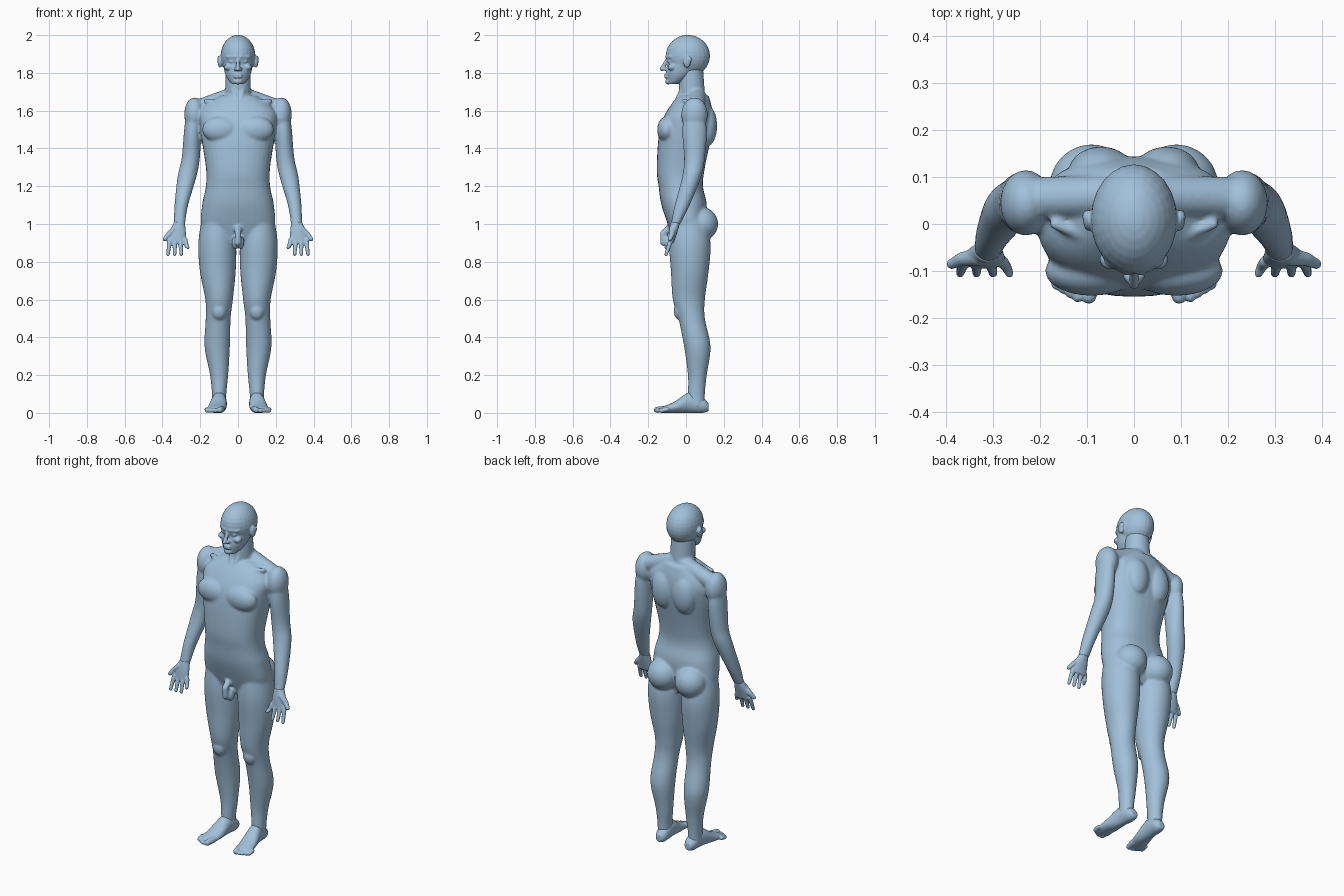
import bpy
import bmesh
import math
from mathutils import Matrix, Vector

old_cube = bpy.data.objects.get("Cube")
if old_cube:
    bpy.data.objects.remove(old_cube, do_unlink=True)

skin = bpy.data.materials.new("soft_blue_skin")
skin.use_nodes = True
skin.diffuse_color = (.36, .53, .7, 1)
skin.node_tree.nodes["Principled BSDF"].inputs["Base Color"].default_value = skin.diffuse_color

SIDES = {"left": 1, "right": -1}
RING = 32


def blend(before, start, end, after, t):
    """Smooth curve from start to end, guided by its neighbours."""
    leave, arrive = (end - before) / 2, (after - start) / 2
    ease = t * t * (3 - 2 * t)
    bend = leave * t * (1 - t) * (1 - t) - arrive * t * t * (1 - t)
    return start + (end - start) * ease + bend


def refine(rows, steps=5):
    """Fill in a smooth run of sections between the given ones."""
    padded = [rows[0], *rows, rows[-1]]
    fine = []
    for before, start, end, after in zip(padded, padded[1:], padded[2:], padded[3:]):
        for step in range(steps):
            fine.append([blend(*values, step / steps)
                         for values in zip(before, start, end, after)])
    return fine + [rows[-1]]


def loft(bm, rows, side=1, along_y=False, power=2):
    """Closed tube; each row is station, centre x, half width, low depth, high depth."""
    rings = []
    for station, centre, half, low, high in refine(rows):
        ring = []
        for corner in range(RING):
            angle = math.tau * corner / RING
            across, deep = (math.copysign(abs(value) ** (2 / power), value)
                            for value in (math.cos(angle), math.sin(angle)))
            x = side * (centre + half * across)
            depth = (low + high) / 2 + (high - low) / 2 * deep
            ring.append(bm.verts.new((x, station, depth) if along_y else (x, depth, station)))
        rings.append(ring)
    for lower, upper in zip(rings, rings[1:]):
        for corner in range(RING):
            following = (corner + 1) % RING
            bm.faces.new((lower[corner], lower[following], upper[following], upper[corner]))
    bm.faces.new(rings[0])
    bm.faces.new(rings[-1])


def ball(bm, centre, radii, side=1):
    """Ellipsoid, mirrored in x by side."""
    x, y, z = centre
    place = Matrix.Translation((side * x, y, z)) @ Matrix.Diagonal((*radii, 1))
    bmesh.ops.create_uvsphere(bm, u_segments=24, v_segments=16, radius=1, matrix=place)


def tube(bm, joints, side=1):
    """Rounded tapered limb; each joint is x, y, z, radius."""
    for x, y, z, radius in joints:
        ball(bm, (x, y, z), (radius, radius, radius), side)
    for first, second in zip(joints, joints[1:]):
        start, end = (Vector((side * x, y, z)) for x, y, z, radius in (first, second))
        span = end - start
        turn = span.to_track_quat("Z", "Y").to_matrix().to_4x4()
        bmesh.ops.create_cone(bm, cap_ends=True, segments=20, depth=span.length,
                              radius1=first[-1], radius2=second[-1],
                              matrix=Matrix.Translation((start + end) / 2) @ turn)


def finish(bm, name, voxel, rounds):
    """Fuse the overlapping forms into one smooth skin."""
    bmesh.ops.recalc_face_normals(bm, faces=bm.faces[:])
    mesh = bpy.data.meshes.new(name)
    bm.to_mesh(mesh)
    bm.free()
    mesh.materials.append(skin)
    obj = bpy.data.objects.new(name, mesh)
    bpy.context.collection.objects.link(obj)
    bpy.ops.object.select_all(action="DESELECT")
    obj.select_set(True)
    bpy.context.view_layer.objects.active = obj
    fuse = obj.modifiers.new("fuse", "REMESH")
    fuse.mode = "VOXEL"
    fuse.voxel_size = voxel
    soften = obj.modifiers.new("soften", "SMOOTH")
    soften.factor = .5
    soften.iterations = rounds
    for modifier in ("fuse", "soften"):
        bpy.ops.object.modifier_apply(modifier=modifier)
    bpy.ops.object.shade_smooth()


# Torso and neck
body = bmesh.new()
loft(body, [(.9, 0, .09, -.06, .07), (.98, 0, .19, -.09, .1), (1.1, 0, .19, -.13, .11),
            (1.2, 0, .17, -.145, .09), (1.3, 0, .17, -.155, .1), (1.5, 0, .2, -.14, .14),
            (1.6, 0, .2, -.1, .14), (1.68, 0, .1, -.04, .12)], power=2.4)
tube(body, [(0, .035, 1.62, .07), (0, .025, 1.82, .066)])

for side in SIDES.values():
    # Shoulder slope, collar bone and neck muscle
    tube(body, [(.03, .06, 1.68, .045), (.22, .055, 1.61, .045)], side)
    tube(body, [(.02, -.06, 1.64, .012), (.17, 0, 1.65, .012)], side)
    tube(body, [(.01, -.05, 1.65, .012), (.05, .02, 1.8, .016)], side)
    # Chest, shoulder blade, shoulder cap and buttock
    ball(body, (.09, -.1, 1.5), (.1, .053, .07), side)
    ball(body, (.07, .11, 1.52), (.07, .055, .11), side)
    ball(body, (.23, .045, 1.58), (.055, .07, .09), side)
    ball(body, (.09, .08, 1), (.09, .09, .09), side)
    # Arm
    loft(body, [(1.62, .23, .04, 0, .09), (1.5, .24, .045, -.02, .11),
                (1.35, .25, .048, -.01, .1), (1.25, .27, .05, -.02, .08),
                (1.1, .3, .036, -.06, .02), (1, .31, .03, -.08, -.03)], side)
    # Leg and kneecap
    loft(body, [(1.04, .11, .08, -.08, .1), (.9, .11, .1, -.09, .13), (.75, .107, .095, -.08, .12),
                (.6, .1, .073, -.07, .1), (.5, .105, .066, -.04, .1), (.35, .11, .067, -.01, .13),
                (.2, .1, .048, .01, .11), (.1, .1, .038, .01, .1), (.03, .1, .036, .01, .1)], side)
    ball(body, (.1, -.03, .54), (.04, .035, .05), side)
    # Groin
    ball(body, (.014, -.09, .9), (.02, .025, .035), side)
tube(body, [(0, -.085, .98, .02), (0, -.12, .95, .018), (0, -.12, .9, .017)])
finish(body, "body", .007, 6)

# Head: skull, jaw, nose, chin and lips
head = bmesh.new()
ball(head, (0, .01, 1.89), (.092, .117, .111))
loft(head, [(1.74, 0, .03, -.1, -.04), (1.76, 0, .05, -.1, 0), (1.8, 0, .07, -.105, .05),
            (1.86, 0, .08, -.097, .07), (1.93, 0, .08, -.1, .08)])
tube(head, [(0, -.1, 1.87, .009), (0, -.128, 1.82, .011)])
ball(head, (0, -.095, 1.755), (.025, .015, .016))
for lip_height in (1.778, 1.79):
    ball(head, (0, -.104, lip_height), (.024, .011, .006))
for side in SIDES.values():
    # Nostril, brow, eye and cheekbone
    ball(head, (.012, -.11, 1.82), (.011, .014, .009), side)
    tube(head, [(.014, -.1, 1.885, .01), (.055, -.08, 1.885, .009)], side)
    ball(head, (.034, -.085, 1.86), (.015, .012, .009), side)
    ball(head, (.05, -.075, 1.83), (.023, .022, .018), side)
    # Ear
    ball(head, (.095, .005, 1.86), (.013, .02, .033), side)
    ball(head, (.1, .015, 1.87), (.01, .015, .02), side)
finish(head, "head", .0045, 2)

for label, side in SIDES.items():
    # Hand: palm facing forward, fanned fingers with a shorter little finger, thumb
    hand = bmesh.new()
    loft(hand, [(1.01, .31, .028, -.08, -.03), (.96, .318, .042, -.09, -.045),
                (.9, .32, .047, -.095, -.065)], side)
    for finger in range(4):
        root, tip = .28 + .027 * finger, .265 + .035 * finger
        end = .84 if finger else .875
        tube(hand, [(root, -.08, .915, .013), ((root + tip) / 2, -.09, .885, .0115),
                    (tip, -.105, end, .009)], side)
    tube(hand, [(.333, -.07, .975, .019), (.366, -.075, .945, .015),
                (.388, -.085, .92, .011)], side)
    finish(hand, label + "_hand", .004, 2)

    # Foot: sole and instep, big toe, then the row of small toes
    foot = bmesh.new()
    loft(foot, [(.12, .095, .02, .01, .05), (.09, .095, .035, 0, .08), (.02, .1, .04, 0, .11),
                (-.06, .11, .048, 0, .06), (-.13, .12, .045, 0, .03)], side, along_y=True)
    tube(foot, [(.088, -.11, .02, .018), (.096, -.154, .016, .016)], side)
    for toe in range(4):
        x = .12 + .015 * toe
        tube(foot, [(x, -.1, .018, .012), (x, -.156 + .009 * toe, .012, .011)], side)
    finish(foot, label + "_foot", .0045, 2)
